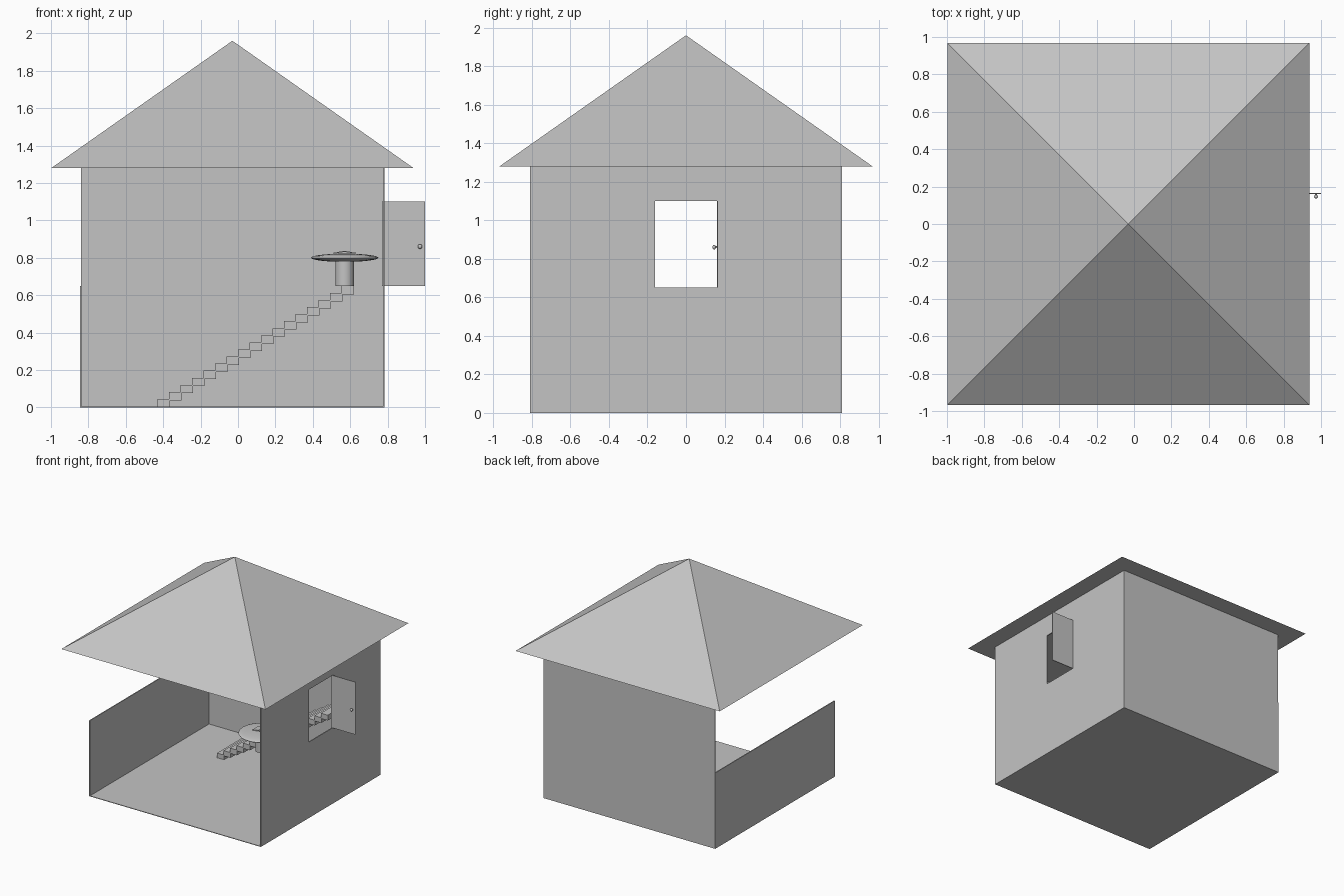
import bpy, bmesh
from math import radians
from mathutils import Matrix, Vector

cube = bpy.data.objects.get("Cube")
if cube:
    bpy.data.objects.remove(cube, do_unlink=True)

grey = bpy.data.materials.new("light_grey")
grey.use_nodes = True
grey.diffuse_color = (0.55, 0.55, 0.55, 1)
grey.node_tree.nodes["Principled BSDF"].inputs["Base Color"].default_value = (0.55, 0.55, 0.55, 1)


def finish(name, bm, smooth=False):
    bmesh.ops.recalc_face_normals(bm, faces=bm.faces)
    mesh = bpy.data.meshes.new(name)
    bm.to_mesh(mesh)
    bm.free()
    mesh.materials.append(grey)
    obj = bpy.data.objects.new(name, mesh)
    bpy.context.collection.objects.link(obj)
    if smooth:
        bpy.ops.object.select_all(action="DESELECT")
        obj.select_set(True)
        bpy.context.view_layer.objects.active = obj
        bpy.ops.object.shade_smooth_by_angle(angle=radians(40))
    return obj


def add_box(bm, x, y, z, turn=Matrix()):
    """Add a box from (low, high) ranges, turned about its own centre."""
    size = [r[1] - r[0] for r in (x, y, z)]
    centre = Vector([(r[0] + r[1]) / 2 for r in (x, y, z)])
    bmesh.ops.create_cube(bm, size=1, matrix=Matrix.Translation(centre) @ turn @ Matrix.Diagonal((*size, 1)))


def box(name, x, y, z):
    bm = bmesh.new()
    add_box(bm, x, y, z)
    return finish(name, bm)


def cylinder(name, radius, depth, centre, turn=Matrix()):
    bm = bmesh.new()
    bmesh.ops.create_cone(bm, cap_ends=True, segments=32, radius1=radius, radius2=radius,
                          depth=depth, matrix=Matrix.Translation(centre) @ turn)
    return finish(name, bm, True)


def ball(name, centre, radii):
    bm = bmesh.new()
    bmesh.ops.create_uvsphere(bm, u_segments=32, v_segments=16, radius=1,
                              matrix=Matrix.Translation(centre) @ Matrix.Diagonal((*radii, 1)))
    return finish(name, bm, True)


# Main sizes
left, right, depth = 0.78, -0.84, 0.81
eaves, sill, lintel, window = 1.28, 0.65, 1.10, 0.16
thick = 0.008

# Floor, full back wall and half-height side wall; the front is open
box("floor", (right, left), (-depth, depth), (0, 0.005))
box("back_wall", (right, left), (depth - thick, depth), (0, eaves))
box("low_side_wall", (right - 0.004, right + 0.004), (-depth, depth), (0, sill))

# Side wall with a window opening
bm = bmesh.new()


def loop(half, low, high):
    corners = ((-half, low), (half, low), (half, high), (-half, high))
    return [bm.verts.new((left, y, z)) for y, z in corners]


outer, inner = loop(depth, 0, eaves), loop(window, sill, lintel)
for i in range(4):
    j = (i + 1) % 4
    bm.faces.new((outer[i], outer[j], inner[j], inner[i]))
wall = finish("window_wall", bm)
solid = wall.modifiers.new("thickness", "SOLIDIFY")
solid.thickness = thick
solid.offset = 0

# Open window shutter and its knob
box("shutter", (0.77, 1.0), (window, window + 0.006), (sill, lintel))
cylinder("knob_stem", 0.005, 0.02, (0.973, 0.152, 0.86), Matrix.Rotation(radians(90), 4, "X"))
ball("knob", (0.973, 0.146, 0.86), (0.012, 0.009, 0.012))

# Pyramid roof
bm = bmesh.new()
base = [bm.verts.new((-0.03 + sx * 0.968, sy * 0.968, eaves))
        for sx, sy in ((-1, -1), (1, -1), (1, 1), (-1, 1))]
peak = bm.verts.new((-0.03, 0, 1.96))
bm.faces.new(base)
for i in range(4):
    bm.faces.new((base[i], base[(i + 1) % 4], peak))
finish("roof", bm)

# Staircase of overlapping slabs rising along the back
bm = bmesh.new()
for i in range(17):
    x, z = -0.43 + i * 0.0615, i * 0.0378
    add_box(bm, (x, x + 0.066), (0.33, 0.69), (z, z + 0.045))
finish("stairs", bm)

# Round table on a short pedestal
table = Vector((0.57, -0.495, 0.80))
ball("table_top", table, (0.18, 0.18, 0.022))
cylinder("table_pedestal", 0.049, 0.14, table - Vector((0, 0, 0.08)))

# Open book lying on the table
bm = bmesh.new()
for side in (-1, 1):
    x = table.x + side * 0.03
    add_box(bm, (x - 0.03, x + 0.03), (table.y - 0.04, table.y + 0.04), (0.826, 0.832),
            Matrix.Rotation(radians(side * 10), 4, "Y"))
finish("open_book", bm)
